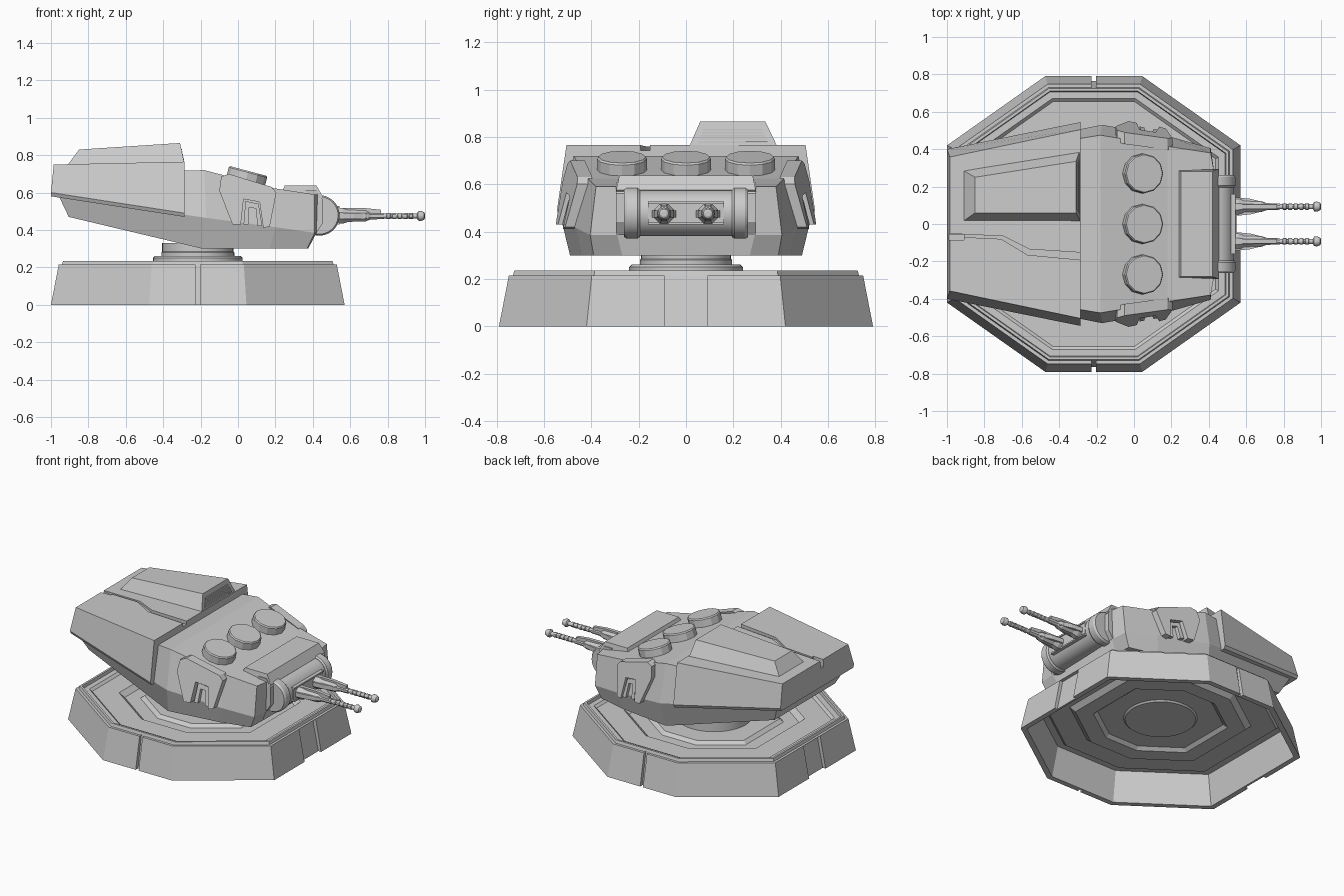
import bpy, bmesh
from math import pi, sin, cos, radians
from mathutils import Matrix, Vector

if "Cube" in bpy.data.objects:
    bpy.data.objects.remove(bpy.data.objects["Cube"])

CX = -0.215  # centre of base and turntable


def finish(bm, name, smooth=False):
    bmesh.ops.recalc_face_normals(bm, faces=bm.faces)
    me = bpy.data.meshes.new(name)
    bm.to_mesh(me)
    bm.free()
    ob = bpy.data.objects.new(name, me)
    bpy.context.collection.objects.link(ob)
    if smooth:
        bpy.ops.object.select_all(action='DESELECT')
        ob.select_set(True)
        bpy.context.view_layer.objects.active = ob
        bpy.ops.object.shade_smooth_by_angle(angle=radians(30))
    return ob


def loft(name, rings, smooth=False):
    """Skin a list of equal-length rings, capped at both ends."""
    bm = bmesh.new()
    vs = [[bm.verts.new(p) for p in r] for r in rings]
    n = len(vs[0])
    for a, b in zip(vs, vs[1:]):
        for i in range(n):
            bm.faces.new((a[i], a[(i + 1) % n], b[(i + 1) % n], b[i]))
    bm.faces.new(vs[0])
    bm.faces.new(vs[-1])
    return finish(bm, name, smooth)


def prism(name, pts, lo, hi, fn):
    return loft(name, [[fn(u, v, w) for u, v in pts] for w in (lo, hi)])


def along_x(u, v, w):
    return (w, u, v)


def along_y(u, v, w):
    return (u, w, v)


def along_z(u, v, w):
    return (u, v, w)


def box(name, x0, x1, y0, y1, z0, z1):
    return prism(name, [(x0, y0), (x1, y0), (x1, y1), (x0, y1)], z0, z1, along_z)


def lathe(name, prof, loc, rot=(0, 'Y'), n=32, phase=0.0, smooth=True):
    m = Matrix.Translation(Vector(loc)) @ Matrix.Rotation(rot[0], 4, rot[1])
    rings = [[m @ Vector((r * cos(phase + 2 * pi * i / n), r * sin(phase + 2 * pi * i / n), z))
              for i in range(n)] for r, z in prof]
    return loft(name, rings, smooth)


def cut(ob, cutter):
    cutter.hide_render = True
    mod = ob.modifiers.new('cut', 'BOOLEAN')
    mod.operation = 'DIFFERENCE'
    mod.object = cutter
    mod.solver = 'EXACT'
    bpy.context.view_layer.objects.active = ob
    bpy.context.view_layer.update()
    bpy.ops.object.modifier_apply(modifier=mod.name)
    bpy.data.objects.remove(cutter)


# Hollow octagonal base with stepped deck
def octagon(s, z):
    q = [(.26, .79), (.785, .42), (.785, -.42), (.26, -.79),
         (-.26, -.79), (-.785, -.42), (-.785, .42), (-.26, .79)]
    return [(CX + x * s, y * s, z) for x, y in q]


base = loft('base', [octagon(s, z) for s, z in [
    (.42, .19), (.46, .19), (.49, .17), (.60, .17), (.64, .20), (.83, .20), (.85, .215), (.895, .215),
    (.90, .235), (.918, .235), (.925, .215), (.947, .215), (1, 0), (.955, 0), (.905, .205), (.85, .205),
    (.83, .19), (.65, .19), (.61, .16), (.48, .16), (.45, .18), (.41, .18)]])
for s in (-1, 1):
    cut(base, prism('side_slot', [(s * .768, -.02), (s * .727, .225), (s * .85, .225), (s * .85, -.02)],
                    CX - .011, CX + .011, along_x))
    cut(base, prism('end_slot', [(CX + s * .768, -.02), (CX + s * .72, .214), (CX + s * .9, .214),
                                 (CX + s * .9, -.02)], -.09, .09, along_y))

# Turntable
lathe('turntable', [(.22, .17), (.24, .19), (.24, .25), (.23, .26), (.195, .26),
                    (.195, .28), (.19, .285), (.19, .33)], (CX, 0, 0), n=40)


# Turret hull: stations of bottom, widest and roof points
def mirrored(st):
    return list(st) + [(x, -y, z) for x, y, z in reversed(st)]


loft('turret_hull', [mirrored(s) for s in [
    [(-.905, .33, .47), (-.955, .375, .575), (-.955, .35, .70)],
    [(-.19, .49, .30), (-.17, .53, .465), (-.18, .475, .72)],
    [(.17, .44, .30), (.20, .465, .415), (.18, .415, .625)],
    [(.37, .39, .30), (.41, .405, .385), (.41, .38, .59)],
    [(.375, .27, .30), (.42, .29, .385), (.43, .27, .59)]]])

# Rear armour shell with roof groove and rear notch
shell = loft('rear_armour', [mirrored(s) for s in [
    [(-1, .39, .58), (-1, .40, .60), (-.985, .358, .75)],
    [(-.285, .535, .47), (-.285, .545, .49), (-.285, .505, .765)]]])
cut(shell, prism('roof_groove', [(-1.02, -.05), (-.70, -.065), (-.56, -.135), (-.25, -.155), (-.25, -.195),
                                 (-.57, -.165), (-.71, -.08), (-1.02, -.065)], .742, .82, along_z))
cut(shell, box('rear_notch', -1.05, -.91, -.085, -.055, .70, .82))

# Engine hump with louvres
loft('engine_hump', [
    [(-.92, .01, .735), (-.92, .29, .735), (-.29, .39, .75), (-.285, .01, .75)],
    [(-.85, .06, .83), (-.85, .25, .83), (-.31, .335, .865), (-.31, .06, .865)]])
for i in range(5):
    z = .775 + i * .013
    x = -.288 - (z - .75) * .22
    k = (z - .75) * .42
    box('louvre', x - .02, x + .005, .04 + k, .355 - k, z, z + .006)

# Roof hatches, tilted with the sloping roof
for y in (-.27, 0, .27):
    lathe('roof_hatch', [(.106, -.03), (.106, .044), (.10, .052)],
          (.042, y, .665), (radians(15), 'Y'), n=12, smooth=False)

# Side brackets hugging the turret flanks
plate = [(-.10, .61), (-.09, .685), (-.05, .70), (.18, .63), (.205, .60), (.17, .42), (.135, .41),
         (.115, .55), (.03, .565), (.015, .43), (-.03, .43)]
rim = [(.03, .43), (.04, .555), (.11, .54), (.13, .42), (.105, .42), (.095, .515), (.06, .52), (.055, .43)]
for s in (-1, 1):
    def flank(u, v, w, s=s):
        return (u, s * (.528 - .21 * (u + .1) - .24 * (v - .45) + w), v)
    prism('side_bracket', plate, -.03, .032, flank)
    prism('bracket_inner', rim, -.03, .016, flank)

# Hood above the gun mount
prism('front_hood', [(.23, .59), (.25, .637), (.42, .637), (.455, .575), (.43, .55), (.3, .55)],
      -.295, .295, lambda u, v, w: (u, w * (1 - max(0, v - .58) * .8), v))
# Cheeks either side of the gun mount
for s in (-1, 1):
    prism('mount_cheek', [(.36, .385), (.42, .385), (.455, .44), (.455, .56), (.42, .61), (.36, .61)],
          s * .262, s * .295, along_y)

# Gun mount drum with end flanges and face plate
M = (.435, 0, .478)
lathe('gun_drum', [(.097, -.21), (.097, .21)], M, (pi / 2, 'X'), n=40)
for s in (-1, 1):
    lathe('drum_flange', [(.10, s * .195), (.108, s * .205), (.108, s * .25), (.10, s * .262)],
          M, (pi / 2, 'X'), n=40)
box('face_plate', .50, .535, -.16, .16, .432, .525)
box('face_plate_upper_rail', .50, .542, -.16, .16, .517, .527)
box('face_plate_lower_rail', .50, .542, -.16, .16, .430, .440)

# Twin guns
for y in (-.093, .093):
    lathe('gun_body', [(.045, 0), (.045, .03), (.034, .06), (.032, .15), (.02, .18), (.018, .25)],
          (.53, y, .475), (pi / 2, 'Y'), n=8, phase=pi / 8, smooth=False)
    prism('gun_top_rib', [(.54, .48), (.54, .518), (.67, .518), (.765, .508), (.765, .48)],
          y - .012, y + .012, along_y)
    for s in (-1, 1):
        prism('gun_side_fin', [(.54, s * .02), (.54, s * .05), (.62, s * .042), (.70, s * .022), (.70, s * .01)],
              .46, .49, lambda u, v, w, y=y: (u, y + v, w))
    prof = [(.012, .74)]
    for i in range(5):
        x = .80 + i * .03
        prof += [(.013, x - .006), (.017, x - .004), (.017, x + .014), (.013, x + .016)]
    prof += [(.014, .957), (.025, .963), (.027, .978), (.02, .995), (.012, 1.0)]
    lathe('gun_barrel', prof, (0, y, .475), (pi / 2, 'Y'), n=12)
